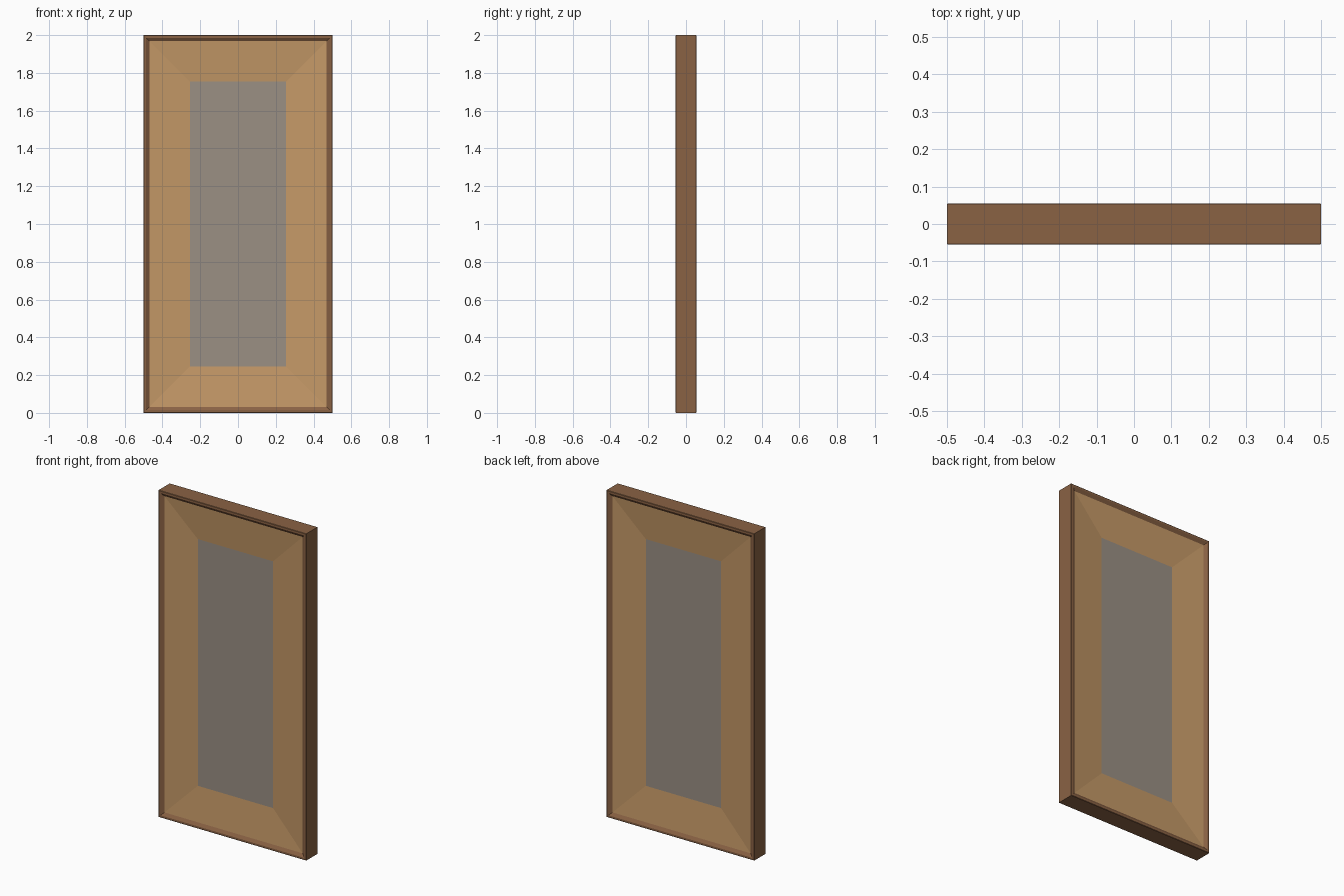
import bpy
import bmesh

if "Cube" in bpy.data.objects:
    bpy.data.objects.remove(bpy.data.objects["Cube"])

W, H = 1.0, 2.0


def material(name, rgb):
    lin = [((c / 255 + 0.055) / 1.055) ** 2.4 for c in rgb]
    m = bpy.data.materials.new(name)
    m.diffuse_color = (*lin, 1)
    m.use_nodes = True
    m.node_tree.nodes["Principled BSDF"].inputs["Base Color"].default_value = m.diffuse_color
    return m


brown = material("dark brown wood", (138, 98, 68))
tan = material("light tan wood", (197, 153, 103))
grey = material("warm grey glass", (155, 144, 132))


def ring(bm, inset, y):
    """Rectangular loop of verts, inset from the outer size."""
    x = W / 2 - inset
    return [bm.verts.new(p) for p in (
        (-x, y, inset), (x, y, inset), (x, y, H - inset), (-x, y, H - inset))]


def build(name, mat, profiles, caps=False):
    """Sweep (inset, y) profiles around the rectangle, optionally filling the ends."""
    bm = bmesh.new()
    for prof in profiles:
        rings = [ring(bm, i, y) for i, y in prof]
        for a, b in zip(rings, rings[1:]):
            for k in range(4):
                n = (k + 1) % 4
                bm.faces.new((a[k], a[n], b[n], b[k]))
        if caps:
            bm.faces.new(rings[0][::-1])
            bm.faces.new(rings[-1])
    me = bpy.data.meshes.new(name)
    bm.to_mesh(me)
    bm.free()
    me.materials.append(mat)
    ob = bpy.data.objects.new(name, me)
    bpy.context.collection.objects.link(ob)
    return ob


def both_sides(front):
    """Outer-to-inner front profile plus its mirrored back profile."""
    return [front, [(i, -y) for i, y in reversed(front)]]


# outer frame: outside walls, thin lip, inward chamfer on both sides
lip = [(0, -0.053), (0.002, -0.055), (0.014, -0.055), (0.032, -0.043)]
build("outer_frame", brown, [[(i, -y) for i, y in reversed(lip)] + lip])

# wide border sloping in toward the pane, front and back
build("sloped_border", tan, both_sides([(0.032, -0.043), (0.245, -0.025)]))

# central pane
build("centre_pane", grey, [[(0.245, 0.025), (0.245, -0.025)]], caps=True)
